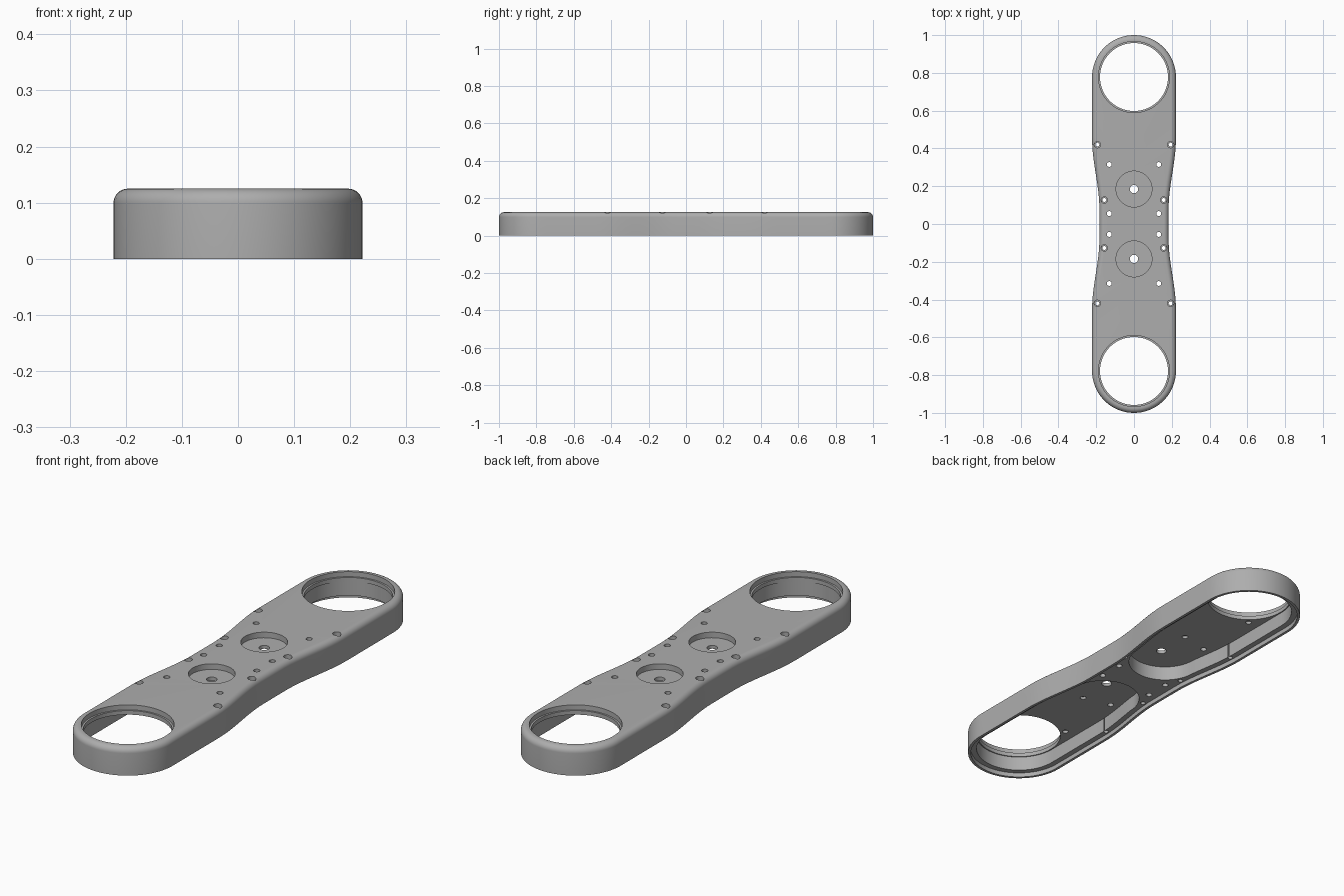
import bpy, bmesh
from math import sin, cos, pi, sqrt
from mathutils import Vector

old = bpy.data.objects.get("Cube")
if old:
    bpy.data.objects.remove(old, do_unlink=True)

HEIGHT, END_R, WAIST = 0.125, 0.222, 0.183
END_Y = 1 - END_R
CEILING, LEDGE, WALL = 0.085, 0.02, 0.037

grey = bpy.data.materials.new("plain_grey")
grey.use_nodes = True
colour = (0.42, 0.42, 0.42, 1)
grey.diffuse_color = colour
grey.node_tree.nodes["Principled BSDF"].inputs["Base Color"].default_value = colour


def half_width(y):
    t = min(max((abs(y) - 0.08) / 0.37, 0), 1)
    return WAIST + (END_R - WAIST) * t * t * (3 - 2 * t)


def outline(inset=0):
    """Counter-clockwise rounded bar with a narrow waist, shrunk by inset."""
    half = []
    steps = 44
    for i in range(steps):
        y = -END_Y + 2 * END_Y * i / steps
        half.append(Vector((half_width(y), y)))
    for i in range(36):
        a = pi * i / 36
        half.append(Vector((END_R * cos(a), END_Y + END_R * sin(a))))
    pts = half + [-p for p in half]
    n = len(pts)
    out = []
    for i, p in enumerate(pts):
        d = (pts((i + 1) % n) if callable(pts) else pts[(i + 1) % n]) - pts[i - 1]
        out.append(p - Vector((d.y, -d.x)).normalized() * inset)
    return out


def circle(x, y, r, sides=32):
    return [Vector((x + r * cos(2 * pi * i / sides), y + r * sin(2 * pi * i / sides)))
            for i in range(sides)]


def loft(bm, layers):
    """Closed solid through a stack of (points, z) rings."""
    rings = [[bm.verts.new((p.x, p.y, z)) for p in pts] for pts, z in layers]
    n = len(rings[0])
    for low, high in zip(rings, rings[1:]):
        for i in range(n):
            j = (i + 1) % n
            bm.faces.new((low[i], low[j], high[j], high[i]))
    bm.faces.new(rings[0][::-1])
    bm.faces.new(rings[-1])


def make_object(name, solids):
    bm = bmesh.new()
    for layers in solids:
        loft(bm, layers)
    mesh = bpy.data.meshes.new(name)
    bm.to_mesh(mesh)
    bm.free()
    mesh.materials.append(grey)
    ob = bpy.data.objects.new(name, mesh)
    bpy.context.scene.collection.objects.link(ob)
    return ob


def prism(pts, low, high):
    return [(pts, low), (pts, high)]


def mirrored(x, y):
    return [(sx * x, sy * y) for sx in ((1, -1) if x else (1,)) for sy in (1, -1)]


def cavity(sign):
    """Underside pocket following the outline, closed by an arc near the middle."""
    start = 0.21
    r = half_width(start) - WALL
    pts = [p for p in outline(WALL) if p.y > start + 0.01]
    first = min((p for p in pts if p.x > 0), key=lambda p: p.y)
    k = pts.index(first)
    pts = pts[k:] + pts[:k]
    pts += [Vector((-r * cos(pi * i / 24), start - r * sin(pi * i / 24))) for i in range(25)]
    return [p * sign for p in pts]


# Shell body with a rounded top edge
FILLET = 0.026
layers = [(outline(), 0)]
for i in range(9):
    a = pi / 2 * i / 8
    layers.append((outline(FILLET * (1 - cos(a))), HEIGHT - FILLET + FILLET * sin(a)))
body = make_object("shell_body", [layers])

# Hole positions
screws = mirrored(0.194, 0.42) + mirrored(0.157, 0.127)
pins = mirrored(0.131, 0.315) + mirrored(0.131, 0.055)
pockets = mirrored(0, 0.185)
windows = mirrored(0, END_Y)
blind = mirrored(0, 0.345) + mirrored(0.13, 0.62)


def drill(places, r, low, high, sides=32):
    return [prism(circle(x, y, r, sides), low, high) for x, y in places]


cutters = [
    # Thin skirt around the bottom
    make_object("skirt_cutter", [prism(outline(0.012), -0.1, LEDGE)]),
    make_object("cavity_cutter", [prism(cavity(s), -0.11, CEILING) for s in (1, -1)]),
    # Large end openings and their stepped rims
    make_object("window_cutter", drill(windows, 0.18, -0.12, 0.3, 72)),
    make_object("recess_cutter", drill(windows, 0.188, 0.103, 0.31, 72)
                + drill(pockets, 0.095, 0.1, 0.31, 48)
                + drill(screws, 0.017, 0.106, 0.31, 20)),
    # Through holes and blind holes
    make_object("hole_cutter", drill(pockets, 0.022, -0.13, 0.32, 24)
                + drill(pins, 0.013, -0.13, 0.32, 20)
                + drill(screws, 0.0105, -0.13, 0.32, 20)),
    make_object("blind_hole_cutter", drill(blind, 0.013, 0.05, 0.097, 20)),
]

bpy.ops.object.select_all(action='DESELECT')
bpy.context.view_layer.objects.active = body
body.select_set(True)
for cutter in cutters:
    cutter.hide_render = True
    mod = body.modifiers.new(cutter.name, 'BOOLEAN')
    mod.operation = 'DIFFERENCE'
    mod.solver = 'EXACT'
    mod.object = cutter
    bpy.ops.object.modifier_apply(modifier=mod.name)
    bpy.data.objects.remove(cutter, do_unlink=True)

bpy.ops.object.shade_smooth_by_angle(angle=pi / 6)
